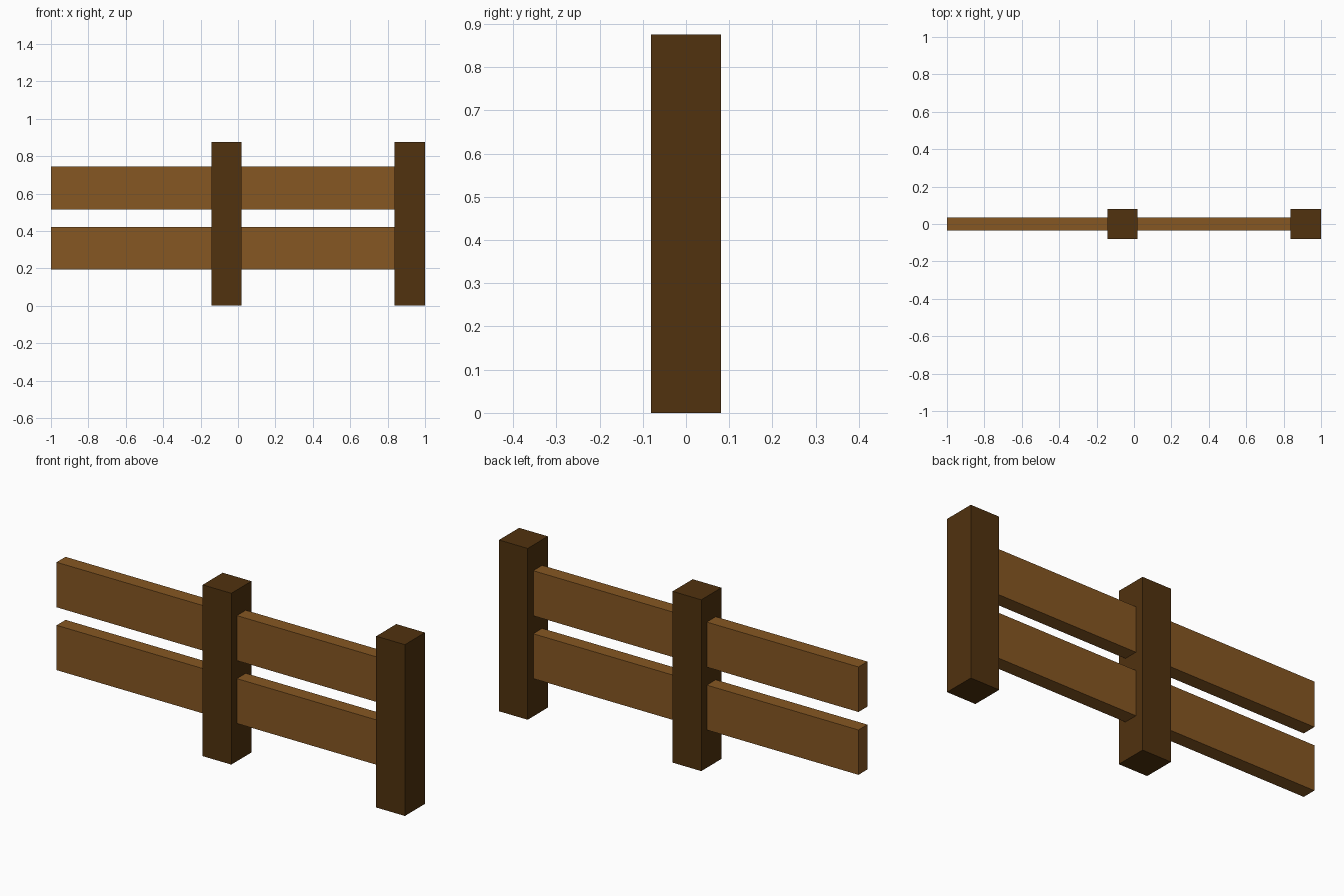
import bpy

default = bpy.data.objects.get("Cube")
if default:
    bpy.data.objects.remove(default, do_unlink=True)


def make_material(name, rgb):
    mat = bpy.data.materials.new(name)
    mat.use_nodes = True
    color = (*rgb, 1.0)
    mat.diffuse_color = color
    bsdf = next(n for n in mat.node_tree.nodes if n.type == 'BSDF_PRINCIPLED')
    bsdf.inputs["Base Color"].default_value = color
    return mat


def box(name, x, y, z, mat):
    """Box spanning the (min, max) range on each axis."""
    spans = (x, y, z)
    bpy.ops.mesh.primitive_cube_add(size=1, location=[(a + b) / 2 for a, b in spans])
    obj = bpy.context.object
    obj.name = name
    obj.scale = [b - a for a, b in spans]
    bpy.ops.object.transform_apply(location=False, rotation=False, scale=True)
    obj.data.materials.append(mat)
    return obj


dark_wood = make_material("dark_wood", (0.082, 0.032, 0.0045))
light_wood = make_material("light_wood", (0.24, 0.095, 0.016))

POST_WIDTH = 0.162
POST_HEIGHT = 0.875
HALF_RAIL = 0.036
middle_x, end_x = -0.062, 1 - POST_WIDTH / 2

# Square posts
half = POST_WIDTH / 2
for label, x in (("middle", middle_x), ("end", end_x)):
    box(f"{label}_post", (x - half, x + half), (-half, half), (0, POST_HEIGHT), dark_wood)

# Plank rails, one per bay, butted inside the posts
bays = (("right", -1, middle_x), ("left", middle_x, end_x))
heights = (("lower", 0.193, 0.422), ("upper", 0.514, 0.744))
for side, x0, x1 in bays:
    for level, z0, z1 in heights:
        box(f"{side}_{level}_rail", (x0, x1), (-HALF_RAIL, HALF_RAIL), (z0, z1), light_wood)
